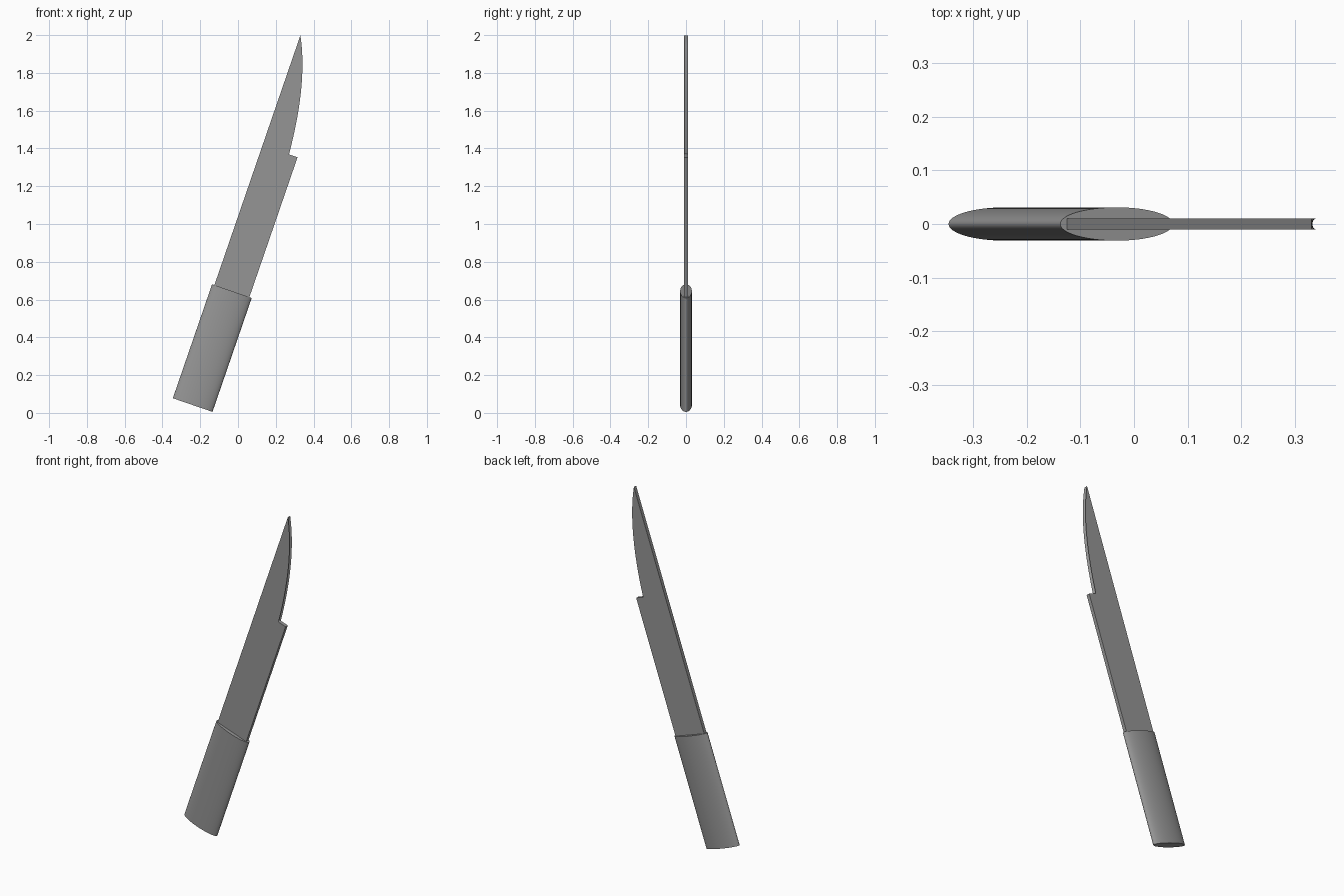
import bpy, bmesh, math
from mathutils import Matrix, Vector

cube = bpy.data.objects.get("Cube")
if cube:
    bpy.data.objects.remove(cube)

# One plain grey for the whole knife
grey = bpy.data.materials.new("plain_grey")
grey.use_nodes = True
colour = (0.3, 0.3, 0.3, 1)
grey.diffuse_color = colour
grey.node_tree.nodes["Principled BSDF"].inputs["Base Color"].default_value = colour

# Parts are built upright from the handle's foot, then leaned towards +x
LEAN = Matrix.Translation((-0.24, 0, 0.0415)) @ Matrix.Rotation(math.radians(19), 4, "Y")


def finish(bm, name):
    bmesh.ops.recalc_face_normals(bm, faces=bm.faces)
    bm.transform(LEAN)
    mesh = bpy.data.meshes.new(name)
    bm.to_mesh(mesh)
    bm.free()
    mesh.materials.append(grey)
    ob = bpy.data.objects.new(name, mesh)
    bpy.context.collection.objects.link(ob)
    bpy.ops.object.select_all(action="DESELECT")
    ob.select_set(True)
    bpy.context.view_layer.objects.active = ob
    bpy.ops.object.shade_smooth_by_angle(angle=math.radians(30))


# Handle: flattened oval cylinder
LENGTH = 0.638
bm = bmesh.new()
bmesh.ops.create_cone(bm, cap_ends=True, segments=64, radius1=1, radius2=1, depth=LENGTH)
bmesh.ops.scale(bm, vec=(0.111, 0.031, 1), verts=bm.verts)
bmesh.ops.translate(bm, vec=(0, 0, LENGTH / 2), verts=bm.verts)
finish(bm, "handle")

# Blade outline: straight back, straight lower edge, step, curved upper edge
HALF, THICK, STEP = 0.098, 0.0105, 1.421
start, bend, tip = Vector((0.05, STEP)), Vector((0.021, 1.81)), Vector((-HALF, 2.036))
outline = [(-HALF, 0.6, 0), (HALF, 0.6, 0), (HALF, STEP, 0)]
CURVE = 28
for i in range(CURVE + 1):
    t = i / CURVE
    p = start * (1 - t) ** 2 + bend * 2 * t * (1 - t) + tip * t * t
    outline.append((p.x, p.y, min(0.01, 0.7 * (p.x + HALF))))

# Blade: the curved edge is hollowed by a round groove
ROWS = 10
bm = bmesh.new()
columns = []
for x, z, groove in outline:
    column = []
    for r in range(ROWS + 1):
        a = math.pi * r / ROWS
        column.append(bm.verts.new((x - groove * math.sin(a), -THICK * math.cos(a), z)))
    columns.append(column)
for a, b in zip(columns, columns[1:] + columns[:1]):
    for r in range(ROWS):
        bm.faces.new((a[r], b[r], b[r + 1], a[r + 1]))
bm.faces.new([c[0] for c in columns])
bm.faces.new([c[-1] for c in reversed(columns)])
finish(bm, "blade")
